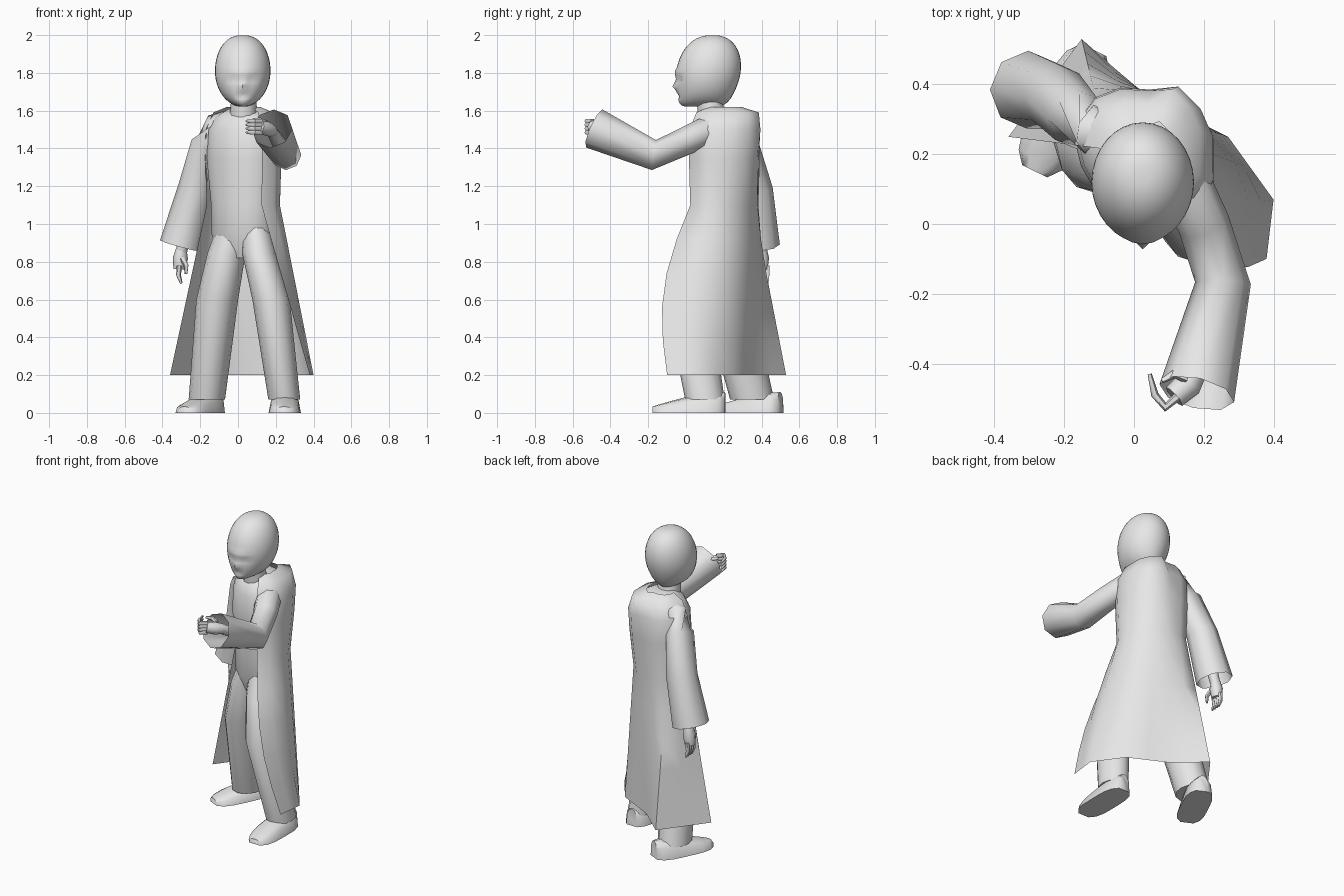
import bpy, bmesh, math
from mathutils import Vector

default_cube = bpy.data.objects.get("Cube")
if default_cube:
    bpy.data.objects.remove(default_cube, do_unlink=True)

grey = bpy.data.materials.new("plain_grey")
grey.use_nodes = True
grey.diffuse_color = (.8, .8, .8, 1)
grey.node_tree.nodes["Principled BSDF"].inputs["Base Color"].default_value = grey.diffuse_color


def loft(name, rings, closed=True, cap_end=True):
    """Skin a list of equal-length rings of points."""
    bm = bmesh.new()
    rows = [[bm.verts.new(point) for point in ring] for ring in rings]
    count = len(rows[0])
    for lower, upper in zip(rows, rows[1:]):
        for i in range(count if closed else count - 1):
            j = (i + 1) % count
            bm.faces.new((lower[i], lower[j], upper[j], upper[i]))
    if closed:
        bm.faces.new(rows[0])
    if closed and cap_end:
        bm.faces.new(rows[-1])
    bmesh.ops.recalc_face_normals(bm, faces=bm.faces)
    mesh = bpy.data.meshes.new(name)
    bm.to_mesh(mesh)
    bm.free()
    mesh.materials.append(grey)
    mesh.shade_smooth()
    mesh.set_sharp_from_angle(angle=math.radians(60))
    bpy.context.collection.objects.link(bpy.data.objects.new(name, mesh))


def arc(center, u, v, angles):
    """Points of an ellipse with half axes u and v."""
    center, u, v = Vector(center), Vector(u), Vector(v)
    return [center + u * math.cos(angle) + v * math.sin(angle) for angle in angles]


def around(count):
    return [math.tau * i / count for i in range(count)]


def tube(name, path, radii, sides=6, cap_end=True):
    """Round tube along a path, with one radius for each point."""
    path = [Vector(point) for point in path]
    rings = []
    for i, (point, radius) in enumerate(zip(path, radii)):
        before, after = path[max(i - 1, 0)], path[min(i + 1, len(path) - 1)]
        along = (after - before).normalized()
        helper = Vector((0, 1, 0)) if abs(along.z) > .8 else Vector((0, 0, 1))
        across = along.cross(helper).normalized()
        rings.append(arc(point, across * radius, along.cross(across) * radius, around(sides)))
    loft(name, rings, cap_end=cap_end)


# The chest outline is an ellipse turned so that the right shoulder sits back
def chest_outline(z, scale, angles):
    turn = math.radians(-37)
    wide = Vector((math.cos(turn), math.sin(turn), 0))
    deep = Vector((-wide.y, wide.x, 0))
    return arc((.03, .2, z), wide * .21 * scale, deep * .17 * scale, angles)


torso_levels = [(1.61, .4), (1.57, .75), (1.5, .95), (1.35, 1), (1.1, .88), (.95, .88), (.82, .6)]
loft("torso", [chest_outline(z, scale, around(20)) for z, scale in torso_levels])
tube("neck", [(.03, .14, 1.55), (.03, .12, 1.68)], [.075, .065], sides=12)

# Head: a ball whose lower front is drawn forward to make the jaw
HEAD_X, HEAD_Y, HEAD_Z = .025, .12, 1.81
# Face features: sideways offset, height, sideways spread, upright spread, push along y
features = [("nose", 0, 1.73, .016, .02, -.024), ("brow", 0, 1.8, .06, .02, -.01),
            ("left_eye", .05, 1.765, .02, .016, .015), ("right_eye", -.05, 1.765, .02, .016, .015),
            ("mouth", 0, 1.675, .03, .01, .01)]
head_rings = []
steps = 28
for k in range(1, steps):
    height = -math.cos(math.pi * k / steps)
    # A little fuller than a ball at the crown
    girth = math.sin(math.pi * k / steps) ** (.85 if height > 0 else 1)
    ring = arc((HEAD_X, HEAD_Y + .02 * height, HEAD_Z + .19 * height),
               (.147 * girth, 0, 0), (0, .17 * girth, 0), around(32))
    for point, angle in zip(ring, around(32)):
        frontness = max(0, -math.sin(angle))
        point.y += .085 * min(height, 0) ** 3 * frontness - .05 * min(height, 0) ** 3 * max(0, math.sin(angle))
        for part, side, level, spread_x, spread_z, push in features:
            reach = ((point.x - HEAD_X - side) / spread_x) ** 2 + ((point.z - level) / spread_z) ** 2
            point.y += push * frontness * math.exp(-reach)
    head_rings.append(ring)
loft("head", head_rings)

# Long open coat: columns run from the left front edge round the back to the right front edge
corners = [Vector((x, y, .2)) for x, y in
           [(.38, -.1), (.4, .07), (.27, .25), (.03, .37), (-.15, .53), (-.36, .25)]]
hem = [corners[0]]
for here, following in zip(corners, corners[1:]):
    hem += [here.lerp(following, .5), following]
column_angles = [math.radians(-30 + 24.5 * i) for i in range(len(hem))]
coat_levels = [(1.62, .45), (1.59, .82), (1.5, 1.02), (1.35, 1.04), (1.1, 1)]
coat_rows = [chest_outline(z, scale, column_angles) for z, scale in coat_levels]
# The left shoulder blade stands out at the back
for row, swell in zip(coat_rows, (.03, .07, .05, .03)):
    for column in (3, 4, 5):
        row[column].y += swell
waist = coat_rows[-1]
skirt_steps = 5
for k in range(1, skirt_steps + 1):
    drop = k / skirt_steps
    row = [top.lerp(bottom, drop) for top, bottom in zip(waist, hem)]
    # The forward knee pushes the left front edge out
    for column in range(3):
        row[column].y -= .08 * (1 - column / 3) * math.sin(math.pi * drop)
    coat_rows.append(row)
loft("long_coat", coat_rows, closed=False)

# Sleeves with wide open cuffs: the left one raised, the right one hanging
tube("left_sleeve", [(.08, .22, 1.52), (.135, .13, 1.5), (.2, 0, 1.44), (.255, -.17, 1.365), (.18, -.485, 1.505)],
     [.06, .08, .075, .08, .11], sides=8, cap_end=False)
tube("right_sleeve", [(-.03, .24, 1.56), (-.11, .27, 1.52), (-.165, .3, 1.42), (-.225, .365, 1.18),
                      (-.305, .385, .885)],
     [.05, .075, .085, .095, .112], sides=8, cap_end=False)
tube("left_forearm", [(.24, -.22, 1.39), (.18, -.42, 1.49)], [.045, .03], sides=8)
tube("right_forearm", [(-.25, .37, 1.1), (-.3, .4, .85)], [.04, .03], sides=8)

# Hands: the left one curled inward, the right one relaxed
tube("left_palm", [(.185, -.41, 1.49), (.155, -.46, 1.505), (.115, -.495, 1.515)], [.03, .04, .035], sides=8)
tube("right_palm", [(-.3, .4, .87), (-.305, .4, .82), (-.31, .4, .76)], [.028, .04, .032], sides=8)
for i, finger in enumerate(("little", "ring", "middle", "index")):
    z = 1.485 + .02 * i
    tube(f"left_{finger}_finger", [(.125, -.495, z), (.09, -.525, z), (.06, -.49, z), (.045, -.43, z)],
         [.013, .013, .011, .006])
    y = .43 - .02 * i
    tube(f"right_{finger}_finger", [(-.31, y, .78), (-.315, y, .73), (-.3, y, .685)], [.014, .013, .007])
tube("left_thumb", [(.15, -.44, 1.535), (.115, -.43, 1.55), (.08, -.45, 1.555)], [.016, .013, .007])
tube("right_thumb", [(-.295, .37, .82), (-.275, .35, .78), (-.275, .35, .735)], [.015, .013, .007])

# Trouser legs: centres at hip, thigh, knee and ankle
legs = {"left": [(.09, .14, .98), (.11, .09, .85), (.175, .01, .6), (.245, .1, .07)],
        "right": [(-.02, .21, .98), (-.06, .2, .85), (-.11, .22, .6), (-.165, .35, .07)]}
for side, centers in legs.items():
    rings = []
    for center in centers:
        width = .08 + .02 * math.sin(math.pi * center[2]) + (.012 if side == "right" else 0)
        rings.append(arc(center, (width, 0, 0), (0, width + .02, 0), around(12)))
    loft(f"{side}_trouser_leg", rings)


# Shoes: a domed section that falls toward the toe and rounds off at both ends
def shoe(name, heel, toe):
    heel, toe = Vector(heel), Vector(toe)
    along = toe - heel
    across = Vector((-along.y, along.x, 0)).normalized()
    rings = []
    for k in range(1, 9):
        t = (1 - math.cos(math.pi * k / 9)) / 2
        width = .085 * math.sqrt(1 - (2 * t - 1) ** 4)
        height = .03 + .08 * math.cos(math.pi / 2 * t)
        section = [math.pi * i / 6 for i in range(7)]
        rings.append([heel + along * t + across * width * math.cos(angle)
                      + Vector((0, 0, height * max(0, math.sin(angle)) ** .6)) for angle in section])
    loft(name, rings)


shoe("left_shoe", (.25, .22, 0), (.245, -.19, 0))
shoe("right_shoe", (-.11, .51, 0), (-.29, .14, 0))
